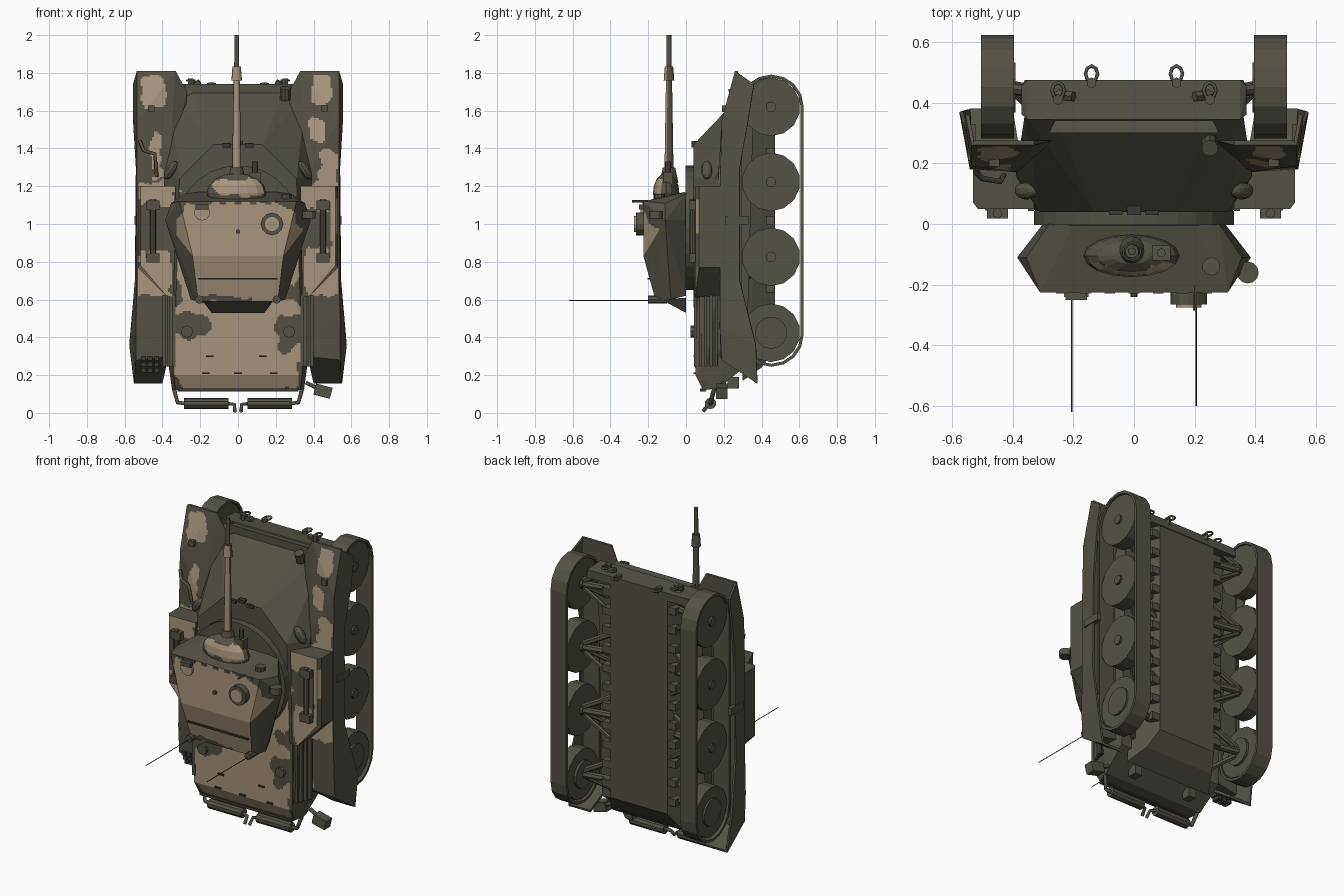
import bpy, bmesh, math
from mathutils import Vector, Matrix, noise

if "Cube" in bpy.data.objects:
    bpy.data.objects.remove(bpy.data.objects["Cube"])

def material(name, r, g, b):
    m = bpy.data.materials.new(name)
    m.diffuse_color = (r, g, b, 1)
    m.use_nodes = True
    m.node_tree.nodes["Principled BSDF"].inputs["Base Color"].default_value = m.diffuse_color
    return m

OLIVE = material("dark_olive", 0.090, 0.082, 0.061)
TAN = material("sand_tan", 0.39, 0.30, 0.21)
DARK = material("shadow_grey", 0.045, 0.042, 0.033)

# camouflage patches: centre x, centre z, half width, half height
SAND = [(0, .845, .33, .28), (0, .36, .37, .26), (-.42, 1.16, .12, .06), (-.45, .74, .10, .12),
        (.43, 1.15, .12, .08), (.45, .75, .10, .13), (.51, 1.0, .03, .2), (-.45, 1.70, .06, .09),
        (.44, 1.71, .06, .08), (-.43, 1.36, .025, .13), (.42, 1.49, .04, .06), (.48, 1.29, .05, .1),
        (0, 1.2, .14, .05)]
DARKER = [(-.25, .47, .1, .06), (.28, .43, .08, .09), (.29, .64, .06, .05), (-.25, 1.13, .1, .04),
          (-.08, .6, .15, .02), (.34, .2, .04, .06)]

def is_sand(p):
    x = p.x + .035 * noise.noise(Vector((p.x * 14, p.z * 14, 1)))
    z = p.z + .035 * noise.noise(Vector((p.x * 14, p.z * 14, 7)))
    inside = lambda e: ((x - e[0]) / e[2]) ** 4 + ((z - e[1]) / e[3]) ** 4 < 1
    return any(map(inside, SAND)) and not any(map(inside, DARKER))

def finish(name, bm, mat=OLIVE, camo=False):
    bmesh.ops.recalc_face_normals(bm, faces=bm.faces)
    if camo:  # cut the upward armour into small cells and colour them by patch
        xs, zs = [v.co.x for v in bm.verts], [v.co.z for v in bm.verts]
        step = .01
        for axis, lo, hi in ((0, min(xs), max(xs)), (2, min(zs), max(zs))):
            t = lo + step
            while t < hi:
                fs = [f for f in bm.faces if f.normal.y < -.6]
                geom = list({g for f in fs for g in (*f.verts, *f.edges)}) + fs
                no = Vector((0, 0, 0)); no[axis] = 1
                bmesh.ops.bisect_plane(bm, geom=geom, plane_co=no * t, plane_no=no, dist=1e-5)
                t += step
        for f in bm.faces:
            f.material_index = int(f.normal.y < -.6 and is_sand(f.calc_center_median()))
    me = bpy.data.meshes.new(name)
    bm.to_mesh(me); bm.free()
    me.materials.append(mat)
    me.materials.append(TAN)
    ob = bpy.data.objects.new(name, me)
    bpy.context.collection.objects.link(ob)
    return ob

def solid(name, pts, sides=(1, -1), camo=False, mat=OLIVE):
    """Convex block from corner points, repeated for each side sign."""
    bm = bmesh.new()
    for s in sides:
        for x, y, z in pts:
            bm.verts.new((s * x, y, z))
    r = bmesh.ops.convex_hull(bm, input=bm.verts)
    junk = {g for g in r["geom_interior"] + r["geom_unused"] if isinstance(g, bmesh.types.BMVert)}
    bmesh.ops.delete(bm, geom=list(junk), context='VERTS')
    bmesh.ops.dissolve_limit(bm, angle_limit=.01, verts=bm.verts, edges=bm.edges)
    return finish(name, bm, mat, camo)

def box(name, c, size, mat=OLIVE, tilt=0):
    bm = bmesh.new()
    m = Matrix.Translation(c) @ Matrix.Rotation(tilt, 4, 'Y') @ Matrix.Diagonal((*size, 1))
    bmesh.ops.create_cube(bm, size=1, matrix=m)
    return finish(name, bm, mat)

def rod(name, a, b, r, n=10, r2=None, mat=OLIVE):
    a, b = Vector(a), Vector(b); d = b - a
    bm = bmesh.new()
    m = Matrix.Translation((a + b) / 2) @ d.to_track_quat('Z', 'Y').to_matrix().to_4x4()
    bmesh.ops.create_cone(bm, cap_ends=True, segments=n, radius1=r, radius2=r if r2 is None else r2,
                          depth=d.length, matrix=m)
    return finish(name, bm, mat)

def ball(name, c, size, n=14, camo=False, tilt=0):
    bm = bmesh.new()
    m = Matrix.Translation(c) @ Matrix.Rotation(tilt, 4, 'Y') @ Matrix.Diagonal((*size, 1))
    bmesh.ops.create_uvsphere(bm, u_segments=n, v_segments=8, radius=1, matrix=m)
    return finish(name, bm, OLIVE, camo)

def pipe(name, pts, r, closed=False):
    cu = bpy.data.curves.new(name, 'CURVE')
    cu.dimensions, cu.bevel_depth, cu.bevel_resolution = '3D', r, 1
    sp = cu.splines.new('POLY')
    sp.points.add(len(pts) - 1)
    for p, q in zip(sp.points, pts):
        p.co = (*q, 1)
    sp.use_cyclic_u = closed
    cu.materials.append(OLIVE)
    bpy.context.collection.objects.link(bpy.data.objects.new(name, cu))

# hull
solid("upper_hull", [(.13, .04, 1.42), (.31, .04, 1.24), (.39, .16, 1.25), (.26, .345, 1.74), (.36, .36, 1.70),
                     (.31, .04, .6), (.34, .05, .2), (.33, .09, .12), (.38, .17, .34), (.35, .17, .13),
                     (.36, .32, .25)], camo=True)
solid("lower_hull", [(.2, .47, 1.72), (.2, .47, .34), (.28, .3, 1.74), (.3, .3, .17), (.24, .40, .24)])
solid("nose_beam", [(.35, .345, 1.74), (.37, .36, 1.72), (.37, .455, 1.72), (.35, .475, 1.73), (.36, .475, 1.68),
                    (.36, .36, 1.68)])
rod("turret_ring", (0, -.003, .98), (0, .045, .98), .33, 28)
for x in (-.06, 0, .06):
    box("driver_periscope", (x, .045, 1.43 - abs(x) * .25), (.045, .03, .02), DARK)
box("driver_hatch_bar", (0, .135, 1.5), (.1, .02, .012))
rod("headlight", (.25, .27, 1.66), (.25, .25, 1.72), .028, 10)
for x, z in ((-.15, .3), (.13, .3), (-.17, .21), (.19, .21), (0, .21)):
    box("deck_slot", (x, .045, z), (.04, .012, .009), DARK)
for x in (-.27, .27):
    rod("deck_cap", (x, .05, .43), (x, .025, .43), .032, 8)
box("deck_edge", (0, .09, .122), (.64, .03, .016), DARK)

# fenders, skirts and everything that repeats on both sides
SKIRT_TOP = [(.53, .26, 1.81), (.53, .19, 1.55), (.53, .18, 1.2), (.53, .18, .7), (.535, .18, .45), (.535, .19, .28)]
SKIRT_LOW = [(.55, .36, 1.74), (.55, .33, 1.55), (.535, .285, 1.3), (.54, .285, .7), (.57, .37, .36), (.545, .378, .155)]
WHEEL_Z = (1.62, 1.223, .826, .424)
for s in (1, -1):
    solid("fender", [(.27, .275, 1.70), (.33, .26, 1.81), (.53, .26, 1.81), (.33, .275, 1.81), (.53, .275, 1.81),
                     (.37, .17, 1.25), (.53, .19, 1.55), (.53, .18, 1.2), (.36, .18, .3), (.535, .19, .28),
                     (.53, .18, .5), (.36, .275, .3), (.53, .275, .27)], (s,), True)
    solid("rear_mudguard", [(.37, .185, .29), (.535, .19, .285), (.40, .375, .155), (.54, .375, .155),
                            (.37, .2, .3), (.535, .2, .3), (.40, .38, .17), (.54, .38, .17)], (s,))
    bm = bmesh.new()
    top = [bm.verts.new((s * x, y, z)) for x, y, z in SKIRT_TOP]
    low = [bm.verts.new((s * x, y, z)) for x, y, z in SKIRT_LOW]
    for i in range(5):
        bm.faces.new((top[i], top[i + 1], low[i + 1], low[i]))
    sk = finish("side_skirt", bm)
    mod = sk.modifiers.new("thickness", 'SOLIDIFY')
    mod.thickness, mod.offset = .012, 0
    # storage boxes on the fenders
    solid("storage_box", [(.33, .05, 1.2), (.515, .05, 1.2), (.53, .07, 1.2), (.53, .18, 1.2), (.33, .18, 1.2),
                          (.515, .05, .78), (.53, .07, .77), (.53, .18, .77), (.34, .05, .61), (.34, .18, .61),
                          (.38, .05, .62), (.38, .18, .62)], (s,), True)
    rod("stowed_tool", (s * .45, .035, .8), (s * .45, .035, 1.13), .016, 8)
    box("tool_shadow", (s * .485, .05, .97), (.012, .01, .3))
    for z in (.82, 1.1):
        box("tool_clip", (s * .45, .035, z), (.07, .035, .05))
    box("side_step", (s * .535, .27, 1.02), (.025, .12, .045))
    ball("marker_lamp", (s * .355, .11, 1.285), (.028, .03, .055), 10, tilt=-s * .6)
    # engine grilles
    solid("engine_grille", [(.335, .05, .62), (.385, .17, .62), (.335, .05, .25), (.385, .17, .25), (.335, .17, .62),
                            (.335, .17, .25)], (s,), mat=DARK)
    for i in range(5):
        t = i / 4
        box("grille_slat", (s * (.34 + .05 * t), .05 + .11 * t, .435), (.02, .014, .38))
    # track
    bm = bmesh.new()
    arc = [(math.cos(math.pi * i / 8), math.sin(math.pi * i / 8)) for i in range(9)]
    path = [(c, d, 1.62) for c, d in arc] + [(-c, -d, .415) for c, d in arc]
    rings = [[bm.verts.new((s * x, .452 + r * c, z + r * d)) for c, d, z in path]
             for x, r in ((.396, .155), (.505, .155), (.505, .171), (.396, .171))]
    n = len(path)
    for k in range(4):
        for i in range(n):
            j = (i + 1) % n
            bm.faces.new((rings[k][i], rings[k][j], rings[(k + 1) % 4][j], rings[(k + 1) % 4][i]))
    finish("track", bm)
    # wheels and suspension
    for z in WHEEL_Z:
        rod("road_wheel", (s * .405, .45, z), (s * .49, .45, z), .155, 14)
        last = z == WHEEL_Z[3]
        rod("wheel_hub", (s * .39, .45, z), (s * .502, .45, z), .085 if last else .028, 14 if last else 10)
        rod("axle", (s * .2, .41, z), (s * .4, .45, z), .022, 8)
        rod("swing_arm", (s * .2, .42, z + .13), (s * .4, .445, z + .02), .018, 6)
        rod("shock_absorber", (s * .26, .31, z - .12), (s * .39, .43, z - .02), .016, 6)
        if not last:
            rod("lower_arm", (s * .2, .44, z - .14), (s * .4, .45, z - .02), .014, 6)
    for i in range(11):
        box("suspension_mount", (s * .225, .445, .42 + i * .12), (.06, .045, .045))
    # tow shackles on the nose
    for x, y, z in ((.14, .495, 1.74), (.25, .44, 1.76)):
        ring = [(s * x + .02 * math.cos(a * .785), y + .026 * math.sin(a * .785), z) for a in range(8)]
        pipe("tow_shackle", ring, .006, True)
        rod("shackle_mount", (s * x, y - .03, z - .03), (s * x, y - .03, z + .01), .018, 6)
    # exhausts
    rod("muffler", (s * .05, .13, .05), (s * .285, .13, .05), .03, 10)
    pipe("exhaust_outlet", [(s * .06, .13, .05), (s * .02, .12, .045), (s * .016, .09, .008)], .010)
    pipe("exhaust_inlet", [(s * .28, .13, .05), (s * .32, .13, .055), (s * .34, .15, .13)], .012)
    box("rear_tow_hook", (s * .2, .25, .16), (.05, .06, .06))
    # antennas
    rod("antenna_base", (s * .205, -.1, .6), (s * .205, -.2, .6), .022, 8)
    rod("antenna", (s * .205, -.18, .595), (s * .205, -.62 if s < 0 else -.6, .595), .0025, 5, mat=DARK)

# turret
solid("turret", [(.31, -.225, 1.12), (.24, -.225, .83), (.21, -.16, .59), (.385, -.11, 1.02), (.355, -.11, 1.11),
                 (.25, -.08, .6), (.30, 0, 1.02), (.28, 0, 1.16), (.2, -.005, 1.17), (.22, 0, .62)], camo=True)
solid("turret_bustle", [(.19, -.13, .60), (.15, -.03, .545), (.14, 0, .53), (.2, 0, .61)])
box("roof_rail", (0, -.195, .71), (.42, .02, .01), DARK)
ball("gun_mantlet", (-.008, -.105, 1.165), (.158, .07, .105), 16, True)
rod("commander_cupola", (.18, -.2, 1.0), (.18, -.265, 1.0), .06, 12)
rod("cupola_hatch", (.18, -.26, 1.0), (.18, -.275, 1.0), .042, 12, mat=TAN)
rod("gunner_hatch", (-.19, -.2, 1.06), (-.19, -.24, 1.06), .042, 10, mat=TAN)
box("gunner_sight", (-.19, -.235, 1.09), (.07, .03, .025))
for i in range(7):
    box("roof_periscope", (-.24 + .08 * i, -.222, 1.11), (.035, .015, .015))
rod("sight_mast", (.2, -.2, 1.12), (.2, -.285, 1.12), .006, 6)
rod("roof_bolt", (0, -.22, .96), (0, -.24, .96), .012, 8)
rod("searchlight", (.375, -.16, 1.03), (.375, -.16, 1.07), .036, 12)
rod("smoke_launcher", (.255, -.14, 1.08), (.255, -.14, 1.16), .03, 10)
box("coaxial_gun_mount", (.09, -.095, 1.24), (.06, .05, .07))
rod("coaxial_gun", (.09, -.095, 1.26), (.09, -.095, 1.33), .015, 8)

# gun barrel: lower tube, thick collar and slim muzzle tube
for nm, z0, z1, r0, r1 in (("gun_collar", 1.22, 1.30, .05, .032), ("barrel_lower", 1.28, 1.77, .024, .016),
                           ("barrel_sleeve", 1.76, 1.835, .028, .022), ("barrel_muzzle", 1.83, 2.0, .013, .012)):
    ob = rod(nm, (-.007, -.09, z0), (-.007, -.09, z1), r0, 12, r1)
    for f in ob.data.polygons:
        f.material_index = int(f.normal.y < -.5 and nm in ("barrel_lower", "barrel_sleeve"))

# single extras
pipe("fender_hose", [(-.52, .17, 1.44), (-.5, .15, 1.39), (-.44, .14, 1.37), (-.43, .16, 1.25)], .01)
box("rear_lamp_box", (.45, .19, .115), (.09, .06, .06), tilt=.25)
pipe("lamp_bracket", [(.36, .2, .16), (.42, .2, .13)], .012)
for i in range(3):
    for j in range(3):
        box("vent_cell", (-.5 + .035 * i, .195 + .015 * (2 - j), .225 + .032 * j), (.026, .05, .024), DARK)
for s in (1, -1):
    box("fender_lamp", (s * .46, .205, 1.61), (.035, .03, .035))
